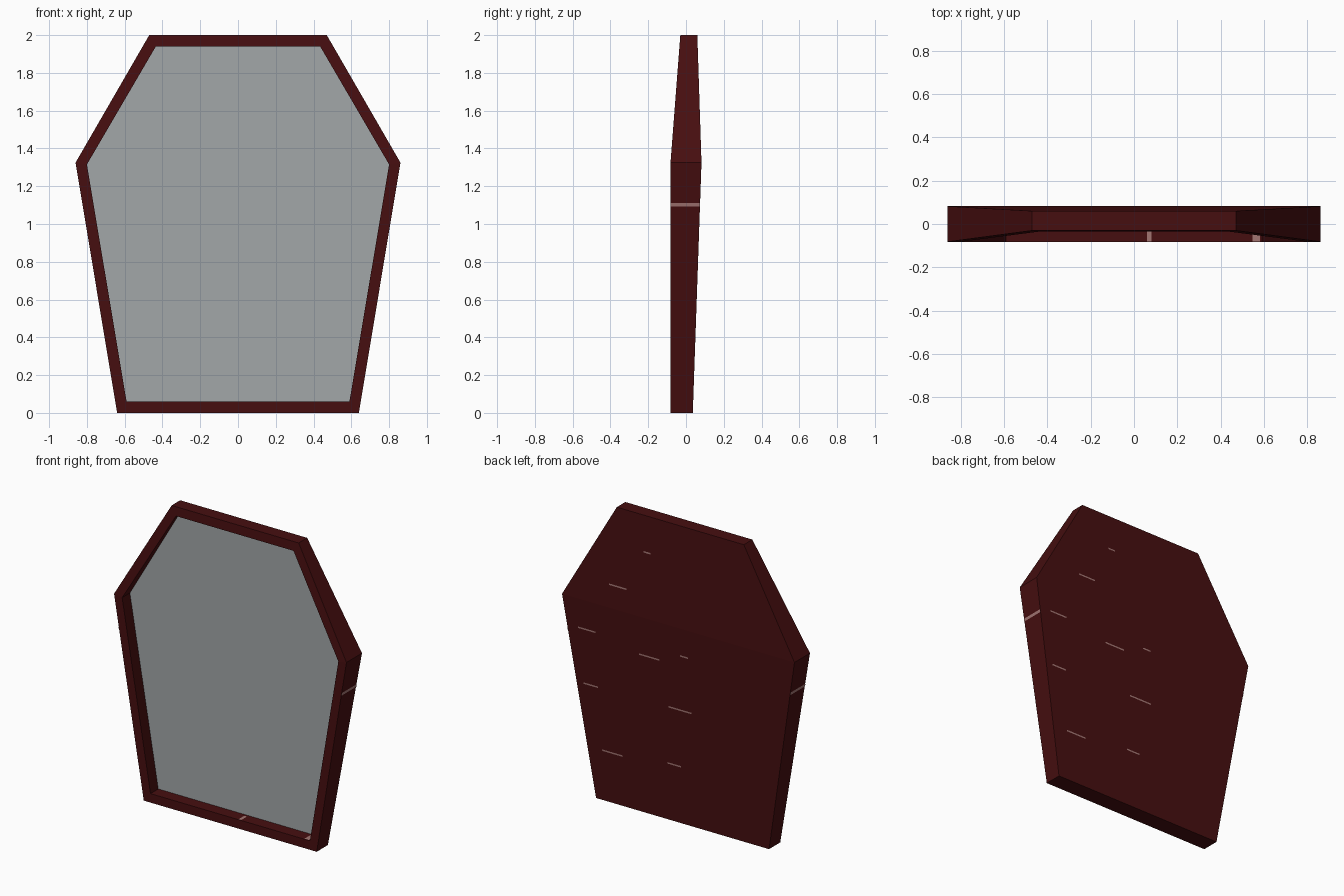
import bpy, bmesh
from mathutils import Vector

if "Cube" in bpy.data.objects:
    bpy.data.objects.remove(bpy.data.objects["Cube"])

# ---- colours
def material(name, rgb):
    m = bpy.data.materials.new(name)
    m.diffuse_color = (*rgb, 1)
    m.use_nodes = True
    m.node_tree.nodes["Principled BSDF"].inputs["Base Color"].default_value = m.diffuse_color
    return m

wood = material("dark red wood", (0.062, 0.0045, 0.005))
glass = material("mirror grey", (0.36, 0.385, 0.395))
bare = material("worn pink wood", (0.36, 0.18, 0.17))

# ---- coffin outline: right half mirrored to a closed loop of (x, z)
def outline(right_half):
    return right_half + [(-x, z) for x, z in reversed(right_half)]

OUTER = outline([(0.64, 0), (0.86, 1.325), (0.47, 2)])
INNER = outline([(0.59, 0.06), (0.80, 1.315), (0.435, 1.94)])
BEND = 1.325
MIRROR_Y = 0.0

# depth profile of the front and back surfaces by height
def by_height(z, bottom, middle, top):
    if z < BEND:
        return bottom + (middle - bottom) * z / BEND
    return middle + (top - middle) * (z - BEND) / (2 - BEND)

def front_y(z):
    return by_height(z, -0.082, -0.082, -0.03)

def back_y(z):
    return by_height(z, 0.036, 0.082, 0.06)

def finish(bm, name, mat):
    me = bpy.data.meshes.new(name)
    bm.to_mesh(me)
    bm.free()
    me.materials.append(mat)
    ob = bpy.data.objects.new(name, me)
    bpy.context.collection.objects.link(ob)
    return ob

# ---- frame: back panel, outer walls, front rim, recess walls and floor
bm = bmesh.new()
def loop(points, depth):
    return [bm.verts.new((x, depth(z), z)) for x, z in points]

loops = [loop(OUTER, back_y), loop(OUTER, front_y),
         loop(INNER, front_y), loop(INNER, lambda z: MIRROR_Y + 0.004)]
for a, b in zip(loops, loops[1:]):
    for i in range(6):
        j = (i + 1) % 6
        bm.faces.new((a[i], a[j], b[j], b[i]))
for lp in (loops[0], loops[3]):          # split at the bend
    bm.faces.new((lp[0], lp[1], lp[4], lp[5]))
    bm.faces.new((lp[1], lp[2], lp[3], lp[4]))
bmesh.ops.recalc_face_normals(bm, faces=bm.faces)
finish(bm, "frame", wood)

# ---- flat mirror pane
bm = bmesh.new()
bm.faces.new([bm.verts.new((x, MIRROR_Y, z)) for x, z in INNER])
bm.normal_update()
finish(bm, "mirror_pane", glass)

# ---- worn paint chips, thin plates lying on the surface
bm = bmesh.new()
def chip(corners, out):
    out = Vector(out)
    f = bm.faces.new([bm.verts.new(Vector(c) + out * 0.002) for c in corners])
    f.normal_update()
    if f.normal.dot(out) < 0:
        f.normal_flip()

# back panel: x, z, width
for x, z, w in [(0.24, 1.76, 0.05), (0.45, 1.48, 0.13), (0.68, 1.13, 0.13),
                (0.22, 1.07, 0.15), (-0.04, 1.14, 0.06), (0.66, 0.76, 0.11),
                (0.0, 0.77, 0.17), (0.51, 0.34, 0.15), (0.05, 0.385, 0.10)]:
    l, r, b, t = x - w / 2, x + w / 2, z - 0.005, z + 0.005
    chip([(l, back_y(b), b), (r, back_y(b), b),
          (r, back_y(t), t), (l, back_y(t), t)], (0, 1, 0))

# side walls: a worn band across the depth
def side_x(z):
    return 0.64 + 0.22 * z / BEND
for s in (1, -1):
    b, t = 1.093, 1.112
    chip([(s * side_x(b), front_y(b), b), (s * side_x(b), back_y(b), b),
          (s * side_x(t), back_y(t), t), (s * side_x(t), front_y(t), t)], (s, 0, 0))

# bottom ledge of the recess
for x, w in [(0.07, 0.02), (0.565, 0.035)]:
    l, r = x - w / 2, x + w / 2
    chip([(l, -0.08, 0.06), (r, -0.08, 0.06), (r, -0.02, 0.06), (l, -0.02, 0.06)], (0, 0, 1))
finish(bm, "paint_chips", bare)
